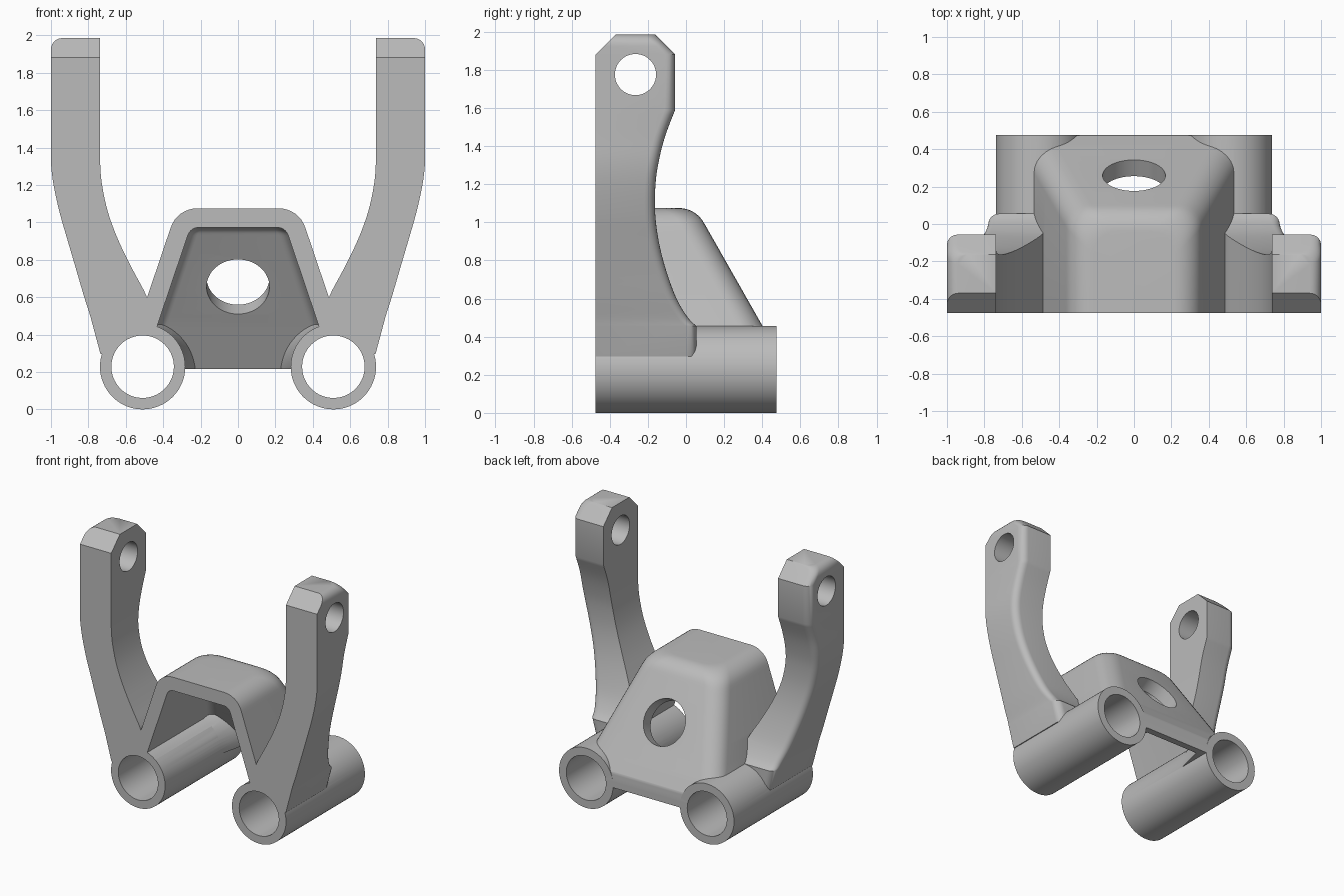
import bpy, bmesh, math
from mathutils import Matrix, Vector

cube = bpy.data.objects.get("Cube")
if cube:
    bpy.data.objects.remove(cube, do_unlink=True)

metal = bpy.data.materials.new("light_grey_metal")
metal.use_nodes = True
grey = (0.5, 0.5, 0.5, 1)
metal.diffuse_color = grey
metal.node_tree.nodes["Principled BSDF"].inputs["Base Color"].default_value = grey

FRONT, BACK = -0.475, 0.475
TUBE_X, TUBE_Z, TUBE_R, BORE_R = 0.51, 0.228, 0.228, 0.167


def finish(name, bm):
    bmesh.ops.recalc_face_normals(bm, faces=bm.faces)
    mesh = bpy.data.meshes.new(name)
    bm.to_mesh(mesh)
    bm.free()
    mesh.materials.append(metal)
    obj = bpy.data.objects.new(name, mesh)
    bpy.context.collection.objects.link(obj)
    return obj


def loft(name, sections):
    """Skin a stack of closed rings with equal point counts."""
    bm = bmesh.new()
    rings = [[bm.verts.new(p) for p in s] for s in sections]
    n = len(rings[0])
    for a, b in zip(rings, rings[1:]):
        for i in range(n):
            j = (i + 1) % n
            bm.faces.new((a[i], a[j], b[j], b[i]))
    bm.faces.new(rings[0])
    bm.faces.new(rings[-1])
    return finish(name, bm)


def cylinder(name, centre, axis, r1, r2, length, sides=64):
    bm = bmesh.new()
    turn = Vector(axis).to_track_quat('Z', 'Y').to_matrix().to_4x4()
    bmesh.ops.create_cone(bm, cap_ends=True, segments=sides, radius1=r1, radius2=r2,
                          depth=length, matrix=Matrix.Translation(centre) @ turn)
    return finish(name, bm)


def combine(target, tool, operation):
    mod = target.modifiers.new(operation.lower(), 'BOOLEAN')
    mod.operation, mod.solver, mod.object = operation, 'EXACT', tool
    graph = bpy.context.evaluated_depsgraph_get()
    mesh = bpy.data.meshes.new_from_object(target.evaluated_get(graph))
    target.modifiers.clear()
    target.data = mesh
    bpy.data.objects.remove(tool, do_unlink=True)


def corner(x, y, r, side, steps=6):
    """Rounded corner at (x, y), from the side wall round to the back."""
    pts = []
    for i in range(steps + 1):
        a = math.pi / 2 * i / steps
        pts.append((x - side * r * (1 - math.cos(a)), y - r * (1 - math.sin(a))))
    return pts


def filleted(depth, x0, k, r):
    """Distance of a sloping wall at a depth below a rounded top edge."""
    phi = math.atan(k)
    t = r * math.tan((math.pi / 2 - phi) / 2)
    if depth < t * math.cos(phi):
        return x0 - t + math.sqrt(max(0, r * r - (r - depth) ** 2))
    return x0 + k * depth


def hood_solid(name, top, bottom, half, back, r_top, r_side, front, limit):
    sections = []
    depths = [r_top * (1 - math.cos(math.pi / 2 * i / 10)) for i in range(11)]
    span = top - bottom
    depths += [r_top + (span - r_top) * i / 12 for i in range(1, 13)]
    for d in depths:
        w = filleted(d, half, 0.338, r_top)
        y = filleted(d, back, 0.568, r_top)
        left = corner(w, y, r_side, 1)
        right = corner(-w, y, r_side, -1)[::-1]
        ring = [(-w, front), (w, front)] + left + right
        sections.append([(px, min(py, limit), top - d) for px, py in ring])
    return loft(name, sections)


# Hood: sloping cover with an offset cavity that keeps a flare round each tube
body = hood_solid("bracket", 1.075, 0.215, 0.325, 0.05, 0.15, 0.13, FRONT, BACK)
cavity = hood_solid("hood_cavity", 0.972, 0.1, 0.254, -0.007, 0.06, 0.05, FRONT - 0.1, 2)
for s in (-1, 1):
    flare = cylinder("tube_flare", (s * TUBE_X, 0.35, TUBE_Z), (0, 1, 0), 0.228, 0.3, 0.3)
    combine(cavity, flare, 'DIFFERENCE')
combine(body, cavity, 'DIFFERENCE')

# Round hole square to the sloping back wall
slope = Vector((0, math.cos(math.pi / 6), 0.5))
hole = cylinder("hood_hole", (0, 0.26, 0.706), slope, 0.168, 0.168, 0.5)
combine(body, hole, 'DIFFERENCE')

# Arm stations: height, outer x, inner x, back y
STATIONS = [
    (0.295, 0.735, 0.47, 0.055), (0.455, 0.778, 0.47, 0.055),
    (0.5, 0.79, 0.472, 0.01), (0.6, 0.822, 0.487, -0.05),
    (0.75, 0.866, 0.565, -0.105), (0.9, 0.91, 0.638, -0.143),
    (1.05, 0.953, 0.694, -0.162), (1.2, 0.986, 0.727, -0.16),
    (1.32, 1.0, 0.737, -0.143), (1.45, 1.0, 0.737, -0.11),
    (1.59, 1.0, 0.737, -0.057)]


def arm_rows():
    """Smooth the curved stations, then add the chamfered, rounded tip."""
    st = [Vector(s) for s in STATIONS]
    rows = [st[0]]
    for i in range(1, len(st) - 1):
        p0, p1, p2 = st[max(i - 1, 1)], st[i], st[i + 1]
        p3 = st[min(i + 2, len(st) - 1)]
        for n in range(4):
            t = n / 4
            rows.append(0.5 * (2 * p1 + (p2 - p0) * t
                               + (2 * p0 - 5 * p1 + 4 * p2 - p3) * t * t
                               + (3 * p1 - p0 - 3 * p2 + p3) * t ** 3))
    rows.append(st[-1])
    rows = [(z, xo, xi, FRONT, yb) for z, xo, xi, yb in rows]
    r = 0.06
    rows.append((1.88, 1.0, 0.737, FRONT, -0.057))
    for i in range(7):
        a = math.pi / 2 * i / 6
        z = 1.985 - r + r * math.sin(a)
        cut = z - 1.88
        rows.append((z, 1 - r + r * math.cos(a), 0.737, FRONT + cut, -0.057 - cut))
    return rows


def arm(side):
    sections = []
    for z, xo, xi, yf, yb in arm_rows():
        ring = [(xi, yf), (xo, yf)] + corner(xo, yb, 0.055, 1) + [(xi, yb)]
        sections.append([(side * x, y, z) for x, y in ring])
    return loft("arm", sections)


# Arms and pivot tubes, joined to the hood on both sides
for s in (-1, 1):
    a = arm(s)
    pin = cylinder("pin_hole", (s * 0.87, -0.265, 1.775), (1, 0, 0), 0.108, 0.108, 0.6, 48)
    combine(a, pin, 'DIFFERENCE')
    combine(body, a, 'UNION')
    tube = cylinder("tube", (s * TUBE_X, 0, TUBE_Z), (0, 1, 0), TUBE_R, TUBE_R, BACK - FRONT)
    combine(body, tube, 'UNION')
for s in (-1, 1):
    bore = cylinder("bore", (s * TUBE_X, 0, TUBE_Z), (0, 1, 0), BORE_R, BORE_R, 1.5)
    combine(body, bore, 'DIFFERENCE')

# Smooth curved surfaces, keep machined edges crisp
bpy.ops.object.select_all(action='DESELECT')
body.select_set(True)
bpy.context.view_layer.objects.active = body
bpy.ops.object.shade_smooth_by_angle(angle=math.radians(30))
